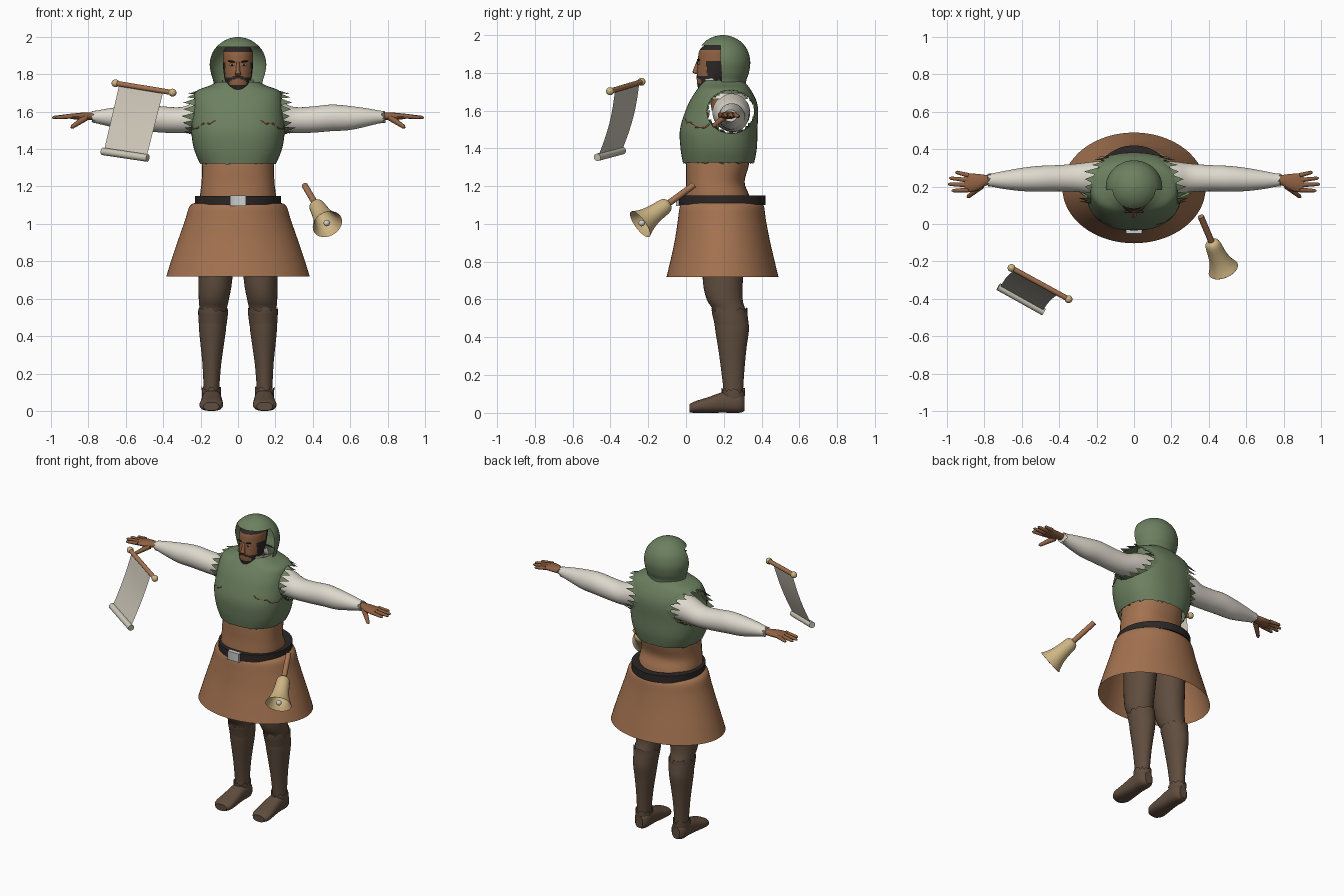
import bpy, bmesh, math, random
from mathutils import Vector

rng = random.Random(4)
cube = bpy.data.objects.get("Cube")
if cube:
    bpy.data.objects.remove(cube, do_unlink=True)


def material(name, *rgb):
    m = bpy.data.materials.new(name)
    m.use_nodes = True
    m.diffuse_color = (*rgb, 1)
    m.node_tree.nodes["Principled BSDF"].inputs["Base Color"].default_value = (*rgb, 1)
    return m


GREEN = material("moss green", .15, .215, .115)
LEATHER = material("tan leather", .37, .17, .08)
SKIN = material("brown skin", .28, .12, .055)
BOOT = material("dark brown", .115, .074, .048)
BLACK = material("soft black", .026, .02, .02)
CREAM = material("cream cloth", .73, .69, .61)
PAPER = material("parchment", .6, .56, .47)
BRASS = material("pale brass", .62, .46, .23)
STEEL = material("steel", .6, .63, .62)
RUST = material("rust stitching", .36, .1, .04)


def make(name, verts, faces, mats, rule=None, cut=None, angle=40):
    me = bpy.data.meshes.new(name)
    me.from_pydata(verts, [], faces)
    bm = bmesh.new()
    bm.from_mesh(me)
    bmesh.ops.recalc_face_normals(bm, faces=bm.faces)
    if cut:
        gone = [f for f in bm.faces if cut(f.calc_center_median())]
        bmesh.ops.delete(bm, geom=gone, context='FACES')
    if rule:
        for f in bm.faces:
            f.material_index = rule(f.calc_center_median())
    bm.to_mesh(me)
    bm.free()
    for m in mats:
        me.materials.append(m)
    me.shade_smooth()
    me.set_sharp_from_angle(angle=math.radians(angle))
    ob = bpy.data.objects.new(name, me)
    bpy.context.collection.objects.link(ob)
    return ob


def smooth_rows(rings, steps):
    # Catmull-Rom interpolation between the given cross-sections
    out = []
    for i in range(len(rings) - 1):
        p = [rings[max(0, min(len(rings) - 1, i + d))] for d in (-1, 0, 1, 2)]
        for s in range(steps):
            t = s / steps
            out.append([.5 * (2 * b + (c - a) * t + (2 * a - 5 * b + 4 * c - d) * t * t
                              + (3 * b - a - 3 * c + d) * t ** 3) for a, b, c, d in zip(*p)])
    return out + [rings[-1]]


def loft(name, rings, mats, axis='z', n=32, steps=4, exp=2, caps=True, jag=0, **kw):
    # each ring: position along axis, two centre coordinates, two radii
    rows = smooth_rows(rings, steps)
    verts = []
    for i, (t, a, b, ra, rb) in enumerate(rows):
        for k in range(n):
            w = 2 * math.pi * k / n
            c, s = math.cos(w), math.sin(w)
            u = a + ra * math.copysign(abs(c) ** (2 / exp), c)
            v = b + rb * math.copysign(abs(s) ** (2 / exp), s)
            h = t + (jag * rng.random() if i == 0 else 0)
            verts.append({'z': (u, v, h), 'x': (h, u, v), 'y': (u, h, v)}[axis])
    faces = [(i * n + k, i * n + (k + 1) % n, (i + 1) * n + (k + 1) % n, (i + 1) * n + k)
             for i in range(len(rows) - 1) for k in range(n)]
    if caps:
        faces += [tuple(range(n)), tuple(range((len(rows) - 1) * n, len(rows) * n))]
    return make(name, verts, faces, mats, **kw)


def aim(ob, a, b):
    ob.location = a
    ob.rotation_euler = (Vector(b) - Vector(a)).to_track_quat('Z', 'Y').to_euler()
    return ob


def rod(name, a, b, r0, r1, mat, tip=.4):
    d = (Vector(b) - Vector(a)).length
    rings = [(0, 0, 0, r0, r0), (d * .9, 0, 0, r1, r1), (d, 0, 0, r1 * tip, r1 * tip)]
    return aim(loft(name, rings, [mat], n=16, steps=1), a, b)


def ball(name, loc, rx, ry, rz, mat, tilt=0):
    rings = [(-rz * math.cos(math.pi * i / 10), 0, 0, rx * max(.01, math.sin(math.pi * i / 10)),
              ry * max(.01, math.sin(math.pi * i / 10))) for i in range(11)]
    ob = loft(name, rings, [mat], n=16, steps=1)
    ob.location, ob.rotation_euler = loc, (0, tilt, 0)
    return ob


# skirt, waist and belt
loft("skirt", [(.72, 0, .193, .383, .296), (.82, 0, .193, .352, .272), (.92, 0, .192, .318, .25),
               (1.02, 0, .19, .283, .233), (1.1, 0, .19, .255, .22), (1.115, 0, .19, .2, .19)],
     [LEATHER], n=64, caps=False)
loft("waist", [(1.08, 0, .17, .2, .18), (1.15, 0, .165, .203, .17), (1.22, 0, .155, .195, .155),
               (1.3, 0, .165, .192, .165), (1.38, 0, .175, .19, .17)], [LEATHER], exp=2.3)
loft("belt", [(1.1, 0, .19, .19, .19), (1.1, 0, .19, .23, .23), (1.15, 0, .19, .23, .23),
              (1.15, 0, .19, .18, .18)], [BLACK], n=64, steps=1, caps=False)
loft("buckle", [(1.095, 0, -.04, .056, .014), (1.153, 0, -.04, .056, .014)],
     [STEEL], n=4, steps=1).rotation_euler = (0, 0, 0)
buckle = bpy.data.objects["buckle"]
for v, (sx, sy) in zip(buckle.data.vertices, [(1, -1), (1, 1), (-1, 1), (-1, -1)] * 2):
    v.co.x, v.co.y = .042 * sx, -.04 + .012 * sy

# torn vest with armholes
VEST = [(1.315, 0, .172, .2, .187), (1.4, 0, .173, .235, .202), (1.5, 0, .173, .25, .205),
        (1.6, 0, .19, .246, .192), (1.66, 0, .197, .24, .172), (1.71, 0, .2, .222, .142),
        (1.74, 0, .2, .15, .12), (1.76, 0, .2, .11, .105)]
HOLE_Y, HOLE_Z, HOLE_RY, HOLE_RZ, EXP = .24, 1.595, .12, .108, 2.4


def in_armhole(c):
    return abs(c.x) > .1 and ((c.y - HOLE_Y) / HOLE_RY) ** 2 + ((c.z - HOLE_Z) / HOLE_RZ) ** 2 < 1


loft("vest", VEST, [GREEN], n=72, steps=6, exp=EXP, caps=False, jag=.03, cut=in_armhole)


def section(z):
    for p, q in zip(VEST, VEST[1:]):
        if z <= q[0]:
            f = max(0, (z - p[0]) / (q[0] - p[0]))
            return [a + (b - a) * f for a, b in zip(p, q)]
    return VEST[-1]


def vest_x(y, z):
    _, _, cy, rx, ry = section(z)
    return rx * max(.08, 1 - abs((y - cy) / ry) ** EXP) ** (1 / EXP)


def vest_y(x, z):
    _, _, cy, rx, ry = section(z)
    return cy - ry * max(0, 1 - abs(x / rx) ** EXP) ** (1 / EXP)


def armhole_fringe(side, name):
    verts, faces, n = [], [], 18
    for k in range(n):
        for off, size, out in ((0, 1.1, 0), (.5, .98, .035 + .03 * rng.random()), (1, 1.1, 0)):
            w = 2 * math.pi * (k + off) / n
            y = HOLE_Y + HOLE_RY * size * math.cos(w)
            z = HOLE_Z + HOLE_RZ * size * math.sin(w)
            verts.append((side * (vest_x(y, z) + out), y, z))
        faces.append((3 * k, 3 * k + 1, 3 * k + 2))
    make(name, verts, faces, [GREEN])


# limbs, mirrored left and right
for s, tag in ((1, "left"), (-1, "right")):
    armhole_fringe(s, tag + "_armhole_fringe")
    sleeve = [(.765, .235, 1.572, .034, .032), (.7, .235, 1.57, .047, .046), (.6, .238, 1.566, .062, .064),
              (.5, .242, 1.567, .069, .071), (.4, .245, 1.558, .07, .07), (.3, .247, 1.555, .076, .07),
              (.22, .245, 1.572, .088, .084), (.1, .24, 1.59, .1, .1)]
    loft(tag + "_sleeve", [(s * t, *r) for t, *r in sleeve], [CREAM], axis='x', jag=s * .025)
    palm = [(.7, .235, 1.572, .025, .022), (.78, .235, 1.575, .026, .02), (.83, .225, 1.575, .042, .02),
            (.875, .22, 1.575, .05, .016), (.905, .22, 1.575, .046, .011)]
    loft(tag + "_hand", [(s * t, *r) for t, *r in palm], [SKIN], axis='x', n=20)
    for i, (y, tip_x, tip_y) in enumerate([(.26, .955, .278), (.234, .988, .246),
                                           (.208, .995, .213), (.182, .975, .178)]):
        rod(f"{tag}_finger_{i + 1}", (s * .885, y, 1.577), (s * tip_x, tip_y, 1.568), .013, .009, SKIN)
    rod(tag + "_thumb", (s * .815, .205, 1.568), (s * .892, .142, 1.515), .018, .011, SKIN)

    def leg_part(name, rings, **kw):
        loft(tag + name, [(t, s * x, *r) for t, x, *r in rings], [BOOT], **kw)

    leg_part("_leg", [(.95, .11, .2, .1, .12), (.7, .121, .195, .09, .106), (.6, .129, .205, .081, .095),
                      (.54, .133, .23, .073, .086), (.45, .136, .243, .073, .09), (.35, .138, .245, .062, .076),
                      (.25, .14, .247, .05, .064), (.12, .142, .25, .042, .052), (.04, .142, .25, .042, .052)])
    leg_part("_boot_cuff", [(.53, .133, .23, .08, .094), (.5, .134, .236, .078, .092),
                            (.46, .135, .243, .074, .09)], jag=.03, caps=False)
    leg_part("_ankle_cuff", [(.105, .142, .25, .052, .062), (.08, .142, .25, .05, .06),
                             (.05, .142, .25, .045, .055)], jag=.03, caps=False)
    foot = [(.31, .14, .05, .028, .04), (.28, .14, .056, .05, .056), (.2, .14, .056, .053, .055),
            (.12, .141, .042, .059, .042), (.05, .143, .031, .062, .031), (.018, .143, .024, .042, .022)]
    loft(tag + "_foot", [(t, s * x, *r) for t, x, *r in foot], [BOOT], axis='y', exp=2.4)

    # rust stitching line across the chest
    curve = bpy.data.curves.new(tag + "_stitching", 'CURVE')
    curve.dimensions, curve.bevel_depth = '3D', .004
    pts = [(.12, 1.555), (.15, 1.535), (.19, 1.535), (.215, 1.512), (.24, 1.508), (.245, 1.53)]
    line = curve.splines.new('POLY')
    line.points.add(len(pts) - 1)
    for p, (x, z) in zip(line.points, pts):
        p.co = (s * x, vest_y(x, z) - .001, z, 1)
    curve.materials.append(RUST)
    bpy.context.collection.objects.link(bpy.data.objects.new(tag + "_stitching", curve))

    # eye and brow
    ball(tag + "_eye", (s * .032, .068, 1.85), .013, .006, .006, CREAM)
    ball(tag + "_iris", (s * .032, .063, 1.85), .006, .004, .006, BLACK)
    ball(tag + "_brow", (s * .034, .066, 1.868), .02, .008, .005, BLACK, tilt=-s * .2)


# head with beard, moustache and hairline
def hair_rule(c):
    x = abs(c.x)
    beard = c.z < 1.745 or (x > .046 and c.z < 1.785) or (x > .068 and c.z < 1.86)
    moustache = x < .048 and c.y < .14 and abs(c.z - 1.787 + .3 * x) < .008
    return int(beard or moustache or c.z > 1.922 or c.y > .19)


loft("head", [(1.7, 0, .1, .028, .03), (1.72, 0, .12, .053, .057), (1.76, 0, .14, .068, .083),
              (1.81, 0, .155, .077, .097), (1.87, 0, .165, .081, .102), (1.92, 0, .172, .079, .1),
              (1.95, 0, .18, .06, .075)], [SKIN, BLACK], n=64, steps=8, rule=hair_rule)
loft("nose", [(1.865, 0, .068, .008, .01), (1.815, 0, .055, .012, .017), (1.802, 0, .053, .017, .018),
              (1.792, 0, .06, .01, .008)], [SKIN], n=16)
loft("neck", [(1.6, 0, .2, .065, .065), (1.76, 0, .18, .058, .06)], [SKIN], steps=1)
loft("collar", [(1.745, 0, .175, .088, .1), (1.71, 0, .18, .095, .103), (1.66, 0, .2, .13, .13)],
     [CREAM], jag=.03, caps=False)

# hood, open around the face
loft("hood", [(1.69, 0, .2, .14, .125), (1.75, 0, .2, .13, .118), (1.8, 0, .2, .143, .133),
              (1.86, 0, .197, .151, .143), (1.92, 0, .195, .134, .13), (1.965, 0, .195, .095, .094),
              (1.99, 0, .195, .05, .05), (2, 0, .195, .004, .004)], [GREEN], n=64, steps=6,
     cut=lambda c: c.y < .185 and 1.72 < c.z < 1.945)

# hand bell
top, mouth = Vector((.357, .04, 1.205)), Vector((.478, -.243, .998))
rod("bell_handle", top, top.lerp(mouth, .56), .017, .017, LEATHER, tip=1)
bell = [(.17, .008), (.178, .03), (.2, .042), (.25, .047), (.3, .055), (.34, .068), (.37, .083), (.362, .076),
        (.33, .058), (.25, .04), (.2, .03)]
aim(loft("bell", [(t, 0, 0, r, r) for t, r in bell], [BRASS], steps=3, caps=False), top, mouth)
ball("bell_clapper", top.lerp(mouth, .97), .017, .017, .017, STEEL)

# hanging scroll
a, b = Vector((-.655, -.235, 1.752)), Vector((-.35, -.402, 1.702))
rod("scroll_rod", a, b, .014, .014, LEATHER, tip=1)
for name, p in (("scroll_knob_a", a), ("scroll_knob_b", b)):
    ball(name, p, .021, .021, .021, BRASS)
c, d = Vector((-.725, -.335, 1.388)), Vector((-.483, -.47, 1.352))
rod("scroll_roll", c, d, .02, .02, PAPER, tip=1)
sheet = []
for i in range(9):
    sag = Vector((0, .015, 0)) * math.sin(math.pi * i / 8)
    sheet += [a.lerp(b, .07).lerp(c.lerp(d, .03), i / 8) + sag,
              a.lerp(b, .84).lerp(c.lerp(d, .97), i / 8) + sag]
make("scroll_sheet", sheet, [(2 * i, 2 * i + 1, 2 * i + 3, 2 * i + 2) for i in range(8)], [PAPER])
